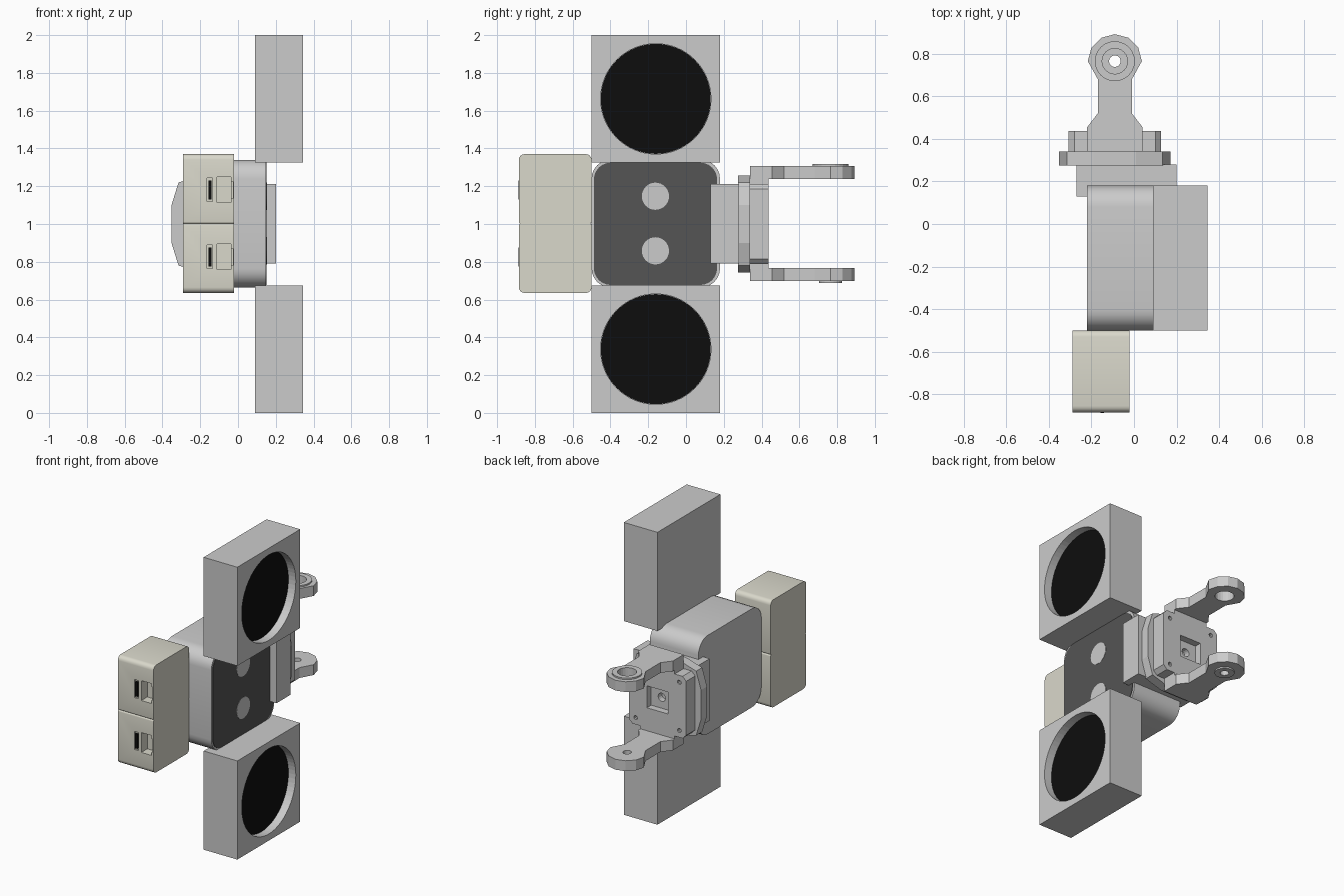
import bpy, bmesh
from math import cos, sin, pi, radians

if "Cube" in bpy.data.objects:
    bpy.data.objects.remove(bpy.data.objects["Cube"])

CX = -0.09   # centre line of the bracket in x


def material(name, rgb):
    m = bpy.data.materials.new(name)
    m.diffuse_color = (*rgb, 1)
    m.use_nodes = True
    m.node_tree.nodes["Principled BSDF"].inputs["Base Color"].default_value = m.diffuse_color
    return m


BEIGE = material("beige_plastic", (0.70, 0.69, 0.60))
DARK = material("dark_panel", (0.09, 0.09, 0.09))
BLACK = material("black", (0.004, 0.004, 0.004))


def prism(name, pts, axis, a, b, mat=None, smooth=False):
    """Extrude a 2D outline from a to b along an axis (x: yz, y: xz, z: xy)."""
    place = {"x": lambda u, v, w: (w, u, v),
             "y": lambda u, v, w: (u, w, v),
             "z": lambda u, v, w: (u, v, w)}[axis]
    bm = bmesh.new()
    lo = [bm.verts.new(place(u, v, a)) for u, v in pts]
    hi = [bm.verts.new(place(u, v, b)) for u, v in pts]
    bm.faces.new(lo)
    bm.faces.new(hi)
    n = len(pts)
    for i in range(n):
        j = (i + 1) % n
        bm.faces.new((lo[i], lo[j], hi[j], hi[i]))
    bmesh.ops.recalc_face_normals(bm, faces=bm.faces)
    me = bpy.data.meshes.new(name)
    bm.to_mesh(me)
    bm.free()
    ob = bpy.data.objects.new(name, me)
    bpy.context.collection.objects.link(ob)
    if mat:
        me.materials.append(mat)
    if smooth:
        select(ob)
        bpy.ops.object.shade_smooth_by_angle(angle=radians(30))
    return ob


def select(ob):
    bpy.ops.object.select_all(action='DESELECT')
    ob.select_set(True)
    bpy.context.view_layer.objects.active = ob


def cut(ob, *cutters):
    for c in cutters:
        mod = ob.modifiers.new("cut", 'BOOLEAN')
        mod.operation = 'DIFFERENCE'
        mod.object = c
        select(ob)
        bpy.ops.object.modifier_apply(modifier=mod.name)
        bpy.data.objects.remove(c)


def rect(u0, u1, v0, v1):
    return [(u0, v0), (u1, v0), (u1, v1), (u0, v1)]


def circle(u, v, r, n=32):
    return [(u + r * cos(2 * pi * i / n), v + r * sin(2 * pi * i / n)) for i in range(n)]


def rounded(u0, u1, v0, v1, r_low, r_high, n=6):
    """Rectangle with separate radii for its lower and upper corners."""
    pts = []
    for u, v, su, sv, r, a0 in ((u0, v0, 1, 1, r_low, pi), (u1, v0, -1, 1, r_low, 1.5 * pi),
                                (u1, v1, -1, -1, r_high, 0), (u0, v1, 1, -1, r_high, pi / 2)):
        for i in range(n + 1):
            a = a0 + i / n * pi / 2
            pts.append((u + su * r + r * cos(a), v + sv * r + r * sin(a)))
    return pts


def four_way(quarter):
    """Mirror a quarter outline (from +u side to +v side) around the bracket centre."""
    q = list(quarter)
    loop = q + [(-u, v) for u, v in reversed(q)]
    loop += [(-u, -v) for u, v in q] + [(u, -v) for u, v in reversed(q)]
    return [(CX + u, 1 + v) for u, v in loop]


# Two square lamp boxes with a round black recess
for side, z0 in (("lower", 0.0), ("upper", 1.325)):
    zc = z0 + 0.3375
    box = prism(side + "_lamp_box", rect(-0.5, 0.18, z0, z0 + 0.675), "x", 0.09, 0.345)
    cut(box, prism("cutter", circle(-0.16, zc, 0.292, 64), "x", 0.285, 0.4))
    prism(side + "_lamp_face", circle(-0.16, zc, 0.291, 64), "x", 0.28, 0.29, BLACK)

# Main rounded body, dark front panel and its two round windows
prism("main_body", rounded(-0.5, 0.18, 0.665, 1.34, 0.1, 0.1), "x", -0.22, 0.148, smooth=True)
prism("front_panel", rounded(-0.488, 0.165, 0.677, 1.325, 0.09, 0.09), "x", 0.14, 0.152, DARK)
for side, z in (("lower", 0.858), ("upper", 1.147)):
    prism(side + "_window", circle(-0.162, z, 0.072), "x", 0.145, 0.154)

# Two beige connector housings with a slot and a socket each
for side, z0, z1, zc, r0, r1 in (("lower", 0.635, 1.002, 0.826, 0.03, 0.01),
                                 ("upper", 1.002, 1.37, 1.181, 0.01, 0.03)):
    house = prism(side + "_housing", rounded(-0.885, -0.5, z0, z1, r0, r1, 4), "x",
                  -0.29, -0.02, BEIGE, smooth=True)
    cut(house,
        prism("cutter", rect(-0.112, -0.036, zc - 0.068, zc + 0.068), "y", -0.95, -0.82, BEIGE),
        prism("cutter", rect(-0.04, -0.026, zc - 0.045, zc + 0.045), "y", -0.95, -0.86, BEIGE),
        prism("cutter", rect(-0.164, -0.134, zc - 0.062, zc + 0.062), "y", -0.95, -0.875, BEIGE))
    prism(side + "_slot", rect(-0.157, -0.141, zc - 0.05, zc + 0.05), "y", -0.887, -0.87, BLACK)

# Mounting block clasping the end of the body
block = prism("mount_block", rect(-0.27, 0.2, 0.79, 1.213), "y", 0.13, 0.28)

# Plate with softened corners between block and fork
prism("mount_plate", four_way([(0.262, 0.1), (0.225, 0.22), (0.1, 0.258)]), "y", 0.275, 0.34)

# Fork base with pocket, centre hole and corner screw holes
base = prism("fork_base", four_way([(0.217, 0.185), (0.19, 0.212), (0.13, 0.212), (0.13, 0.26)]),
             "y", 0.34, 0.437)
cut(base,
    prism("cutter", rect(CX - 0.08, CX + 0.08, 0.925, 1.075), "y", 0.39, 0.5),
    prism("cutter", circle(CX, 1, 0.028, 16), "y", 0.35, 0.5))
for su in (-1, 1):
    for sv in (-1, 1):
        cut(base, prism("cutter", circle(CX + su * 0.165, 1 + sv * 0.165, 0.014, 10),
                        "y", 0.4, 0.5))

# Fork arms with a low-poly round eye, boss and bore
EYE_Y = 0.765
half = [(0.13, 0.34), (0.13, 0.455), (0.08, 0.52), (0.08, 0.68)]
arm = half + [(0.127 * cos(i * pi / 6), EYE_Y + 0.127 * sin(i * pi / 6)) for i in range(7)]
arm += [(-u, v) for u, v in reversed(half)]
arm = [(CX + u, v) for u, v in arm]
for side, z0, z1, b0, b1, boss, bore in (("upper", 1.238, 1.308, 1.3, 1.318, 0.094, 0.06),
                                         ("lower", 0.697, 0.768, 0.687, 0.705, 0.062, 0.027)):
    for part, outline, a, b in (("fork_arm", arm, z0, z1),
                                ("arm_boss", circle(CX, EYE_Y, boss, 24), b0, b1)):
        ob = prism(side + "_" + part, outline, "z", a, b)
        cut(ob, prism("cutter", circle(CX, EYE_Y, bore, 24), "z", 0.6, 1.0)
            if side == "lower" else
            prism("cutter", circle(CX, EYE_Y, bore, 24), "z", 1.0, 1.4))
